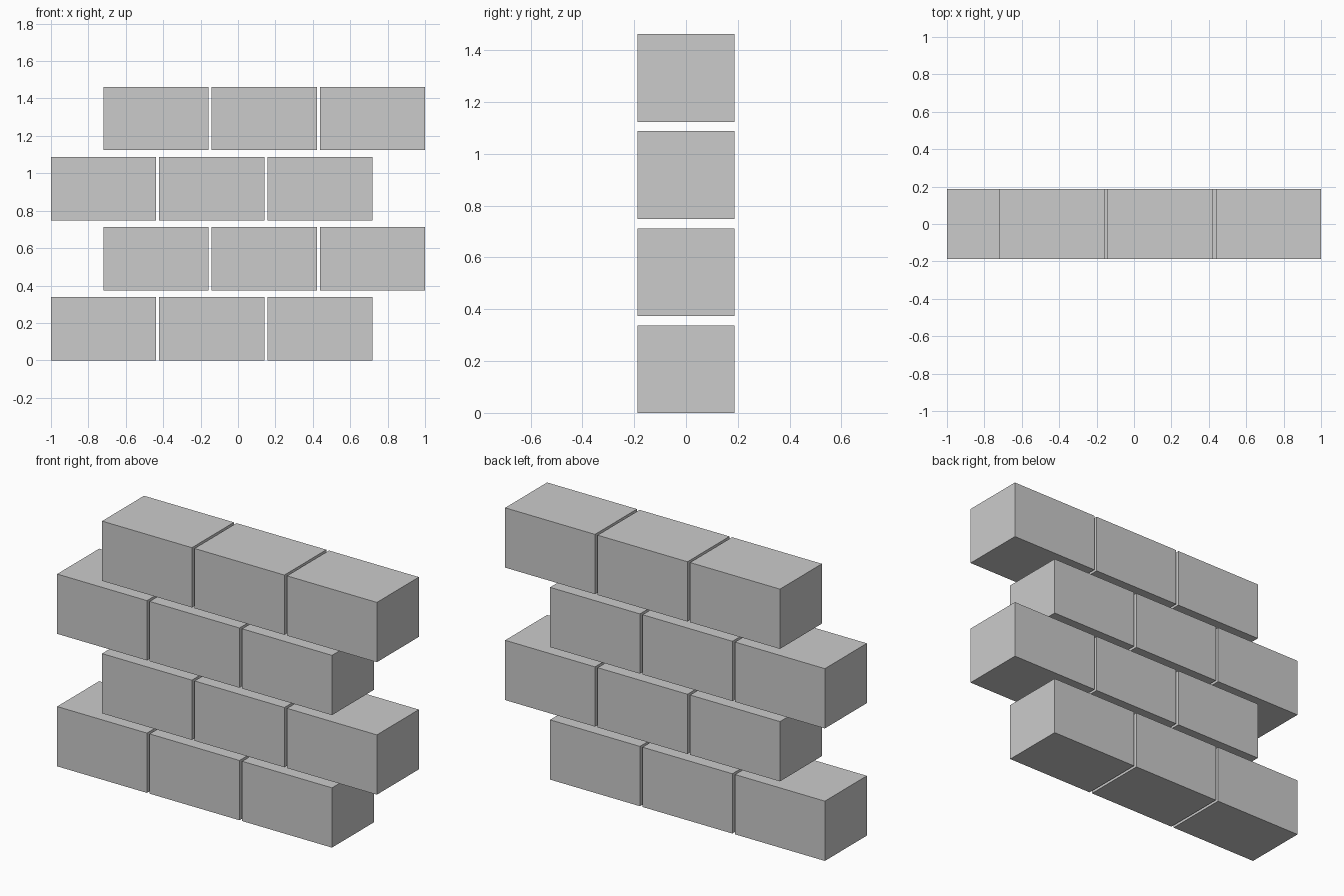
import bpy

if "Cube" in bpy.data.objects:
    bpy.data.objects.remove(bpy.data.objects["Cube"])

W, D, H = 0.562, 0.375, 0.338      # brick size
PITCH_X, PITCH_Z = 0.5785, 0.3745  # spacing including joints
OFFSET = 0.281                     # half-brick shift of alternate courses


def brick(name, x, z):
    bpy.ops.mesh.primitive_cube_add(size=1, location=(x, 0, z))
    ob = bpy.context.object
    ob.name = name
    ob.scale = (W, D, H)
    bpy.ops.object.transform_apply(location=False, rotation=False, scale=True)


# Four courses of three bricks in running bond
for row in range(4):
    start = -1 + W / 2 + (row % 2) * OFFSET
    for col in range(3):
        brick(f"brick_row{row + 1}_{col + 1}",
              start + col * PITCH_X, H / 2 + row * PITCH_Z)
